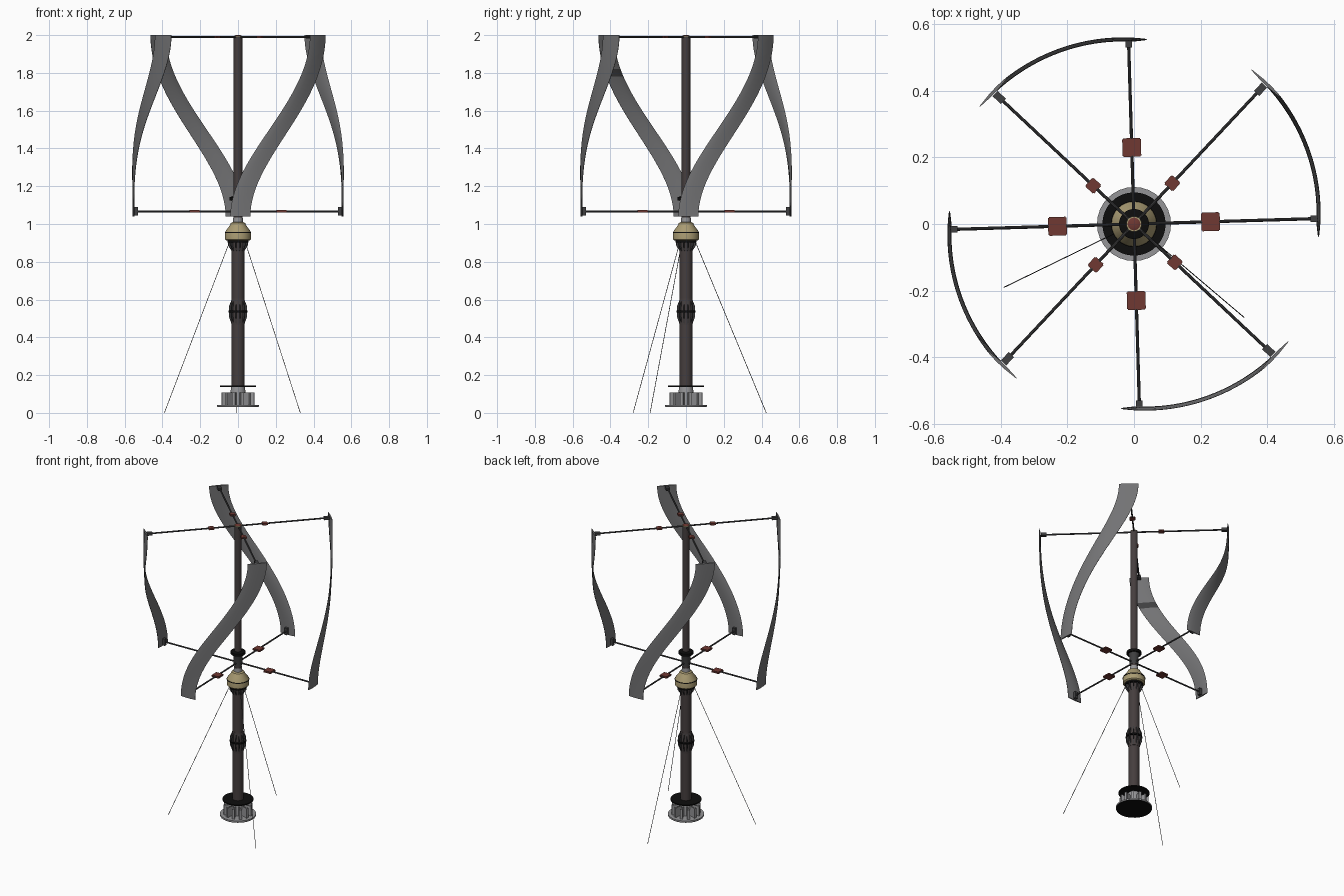
import bpy, bmesh, math
from mathutils import Vector, Matrix

if "Cube" in bpy.data.objects:
    bpy.data.objects.remove(bpy.data.objects["Cube"])


def mat(name, r, g, b):
    m = bpy.data.materials.new(name)
    m.diffuse_color = (r, g, b, 1)
    m.use_nodes = True
    m.node_tree.nodes["Principled BSDF"].inputs["Base Color"].default_value = m.diffuse_color
    return m


BLADE = mat("blade_grey", 0.17, 0.17, 0.175)
STEEL = mat("light_steel", 0.30, 0.30, 0.31)
MAST = mat("mast_brown_grey", 0.06, 0.048, 0.048)
DARK = mat("dark_metal", 0.05, 0.05, 0.052)
BLACK = mat("black", 0.004, 0.004, 0.004)
TAN = mat("tan", 0.40, 0.33, 0.17)
RED = mat("dull_red", 0.16, 0.04, 0.032)


def finish(name, bm, mats, smooth=True):
    bmesh.ops.recalc_face_normals(bm, faces=bm.faces)
    me = bpy.data.meshes.new(name)
    bm.to_mesh(me)
    bm.free()
    for m in mats:
        me.materials.append(m)
    ob = bpy.data.objects.new(name, me)
    bpy.context.collection.objects.link(ob)
    if smooth:
        bpy.ops.object.select_all(action='DESELECT')
        ob.select_set(True)
        bpy.context.view_layer.objects.active = ob
        bpy.ops.object.shade_smooth_by_angle(angle=math.radians(35))
    return ob


def lathe(name, profile, m, n=32):
    """Closed turned part from (radius, z) points, bottom to top."""
    bm = bmesh.new()
    rings = [[bm.verts.new((r * math.cos(math.tau * i / n), r * math.sin(math.tau * i / n), z))
              for i in range(n)] for r, z in profile]
    for a, b in zip(rings, rings[1:]):
        for i in range(n):
            bm.faces.new((a[i], a[(i + 1) % n], b[(i + 1) % n], b[i]))
    bm.faces.new(rings[0])
    bm.faces.new(rings[-1])
    return finish(name, bm, [m])


def add_box(bm, size, loc, ang):
    """Box placed at loc in a frame turned by ang about z."""
    M = Matrix.Rotation(ang, 4, 'Z') @ Matrix.Translation(loc) @ Matrix.Diagonal((*size, 1))
    bmesh.ops.create_cube(bm, size=1, matrix=M)


def add_rod(bm, a, b, r, n=10):
    a, b = Vector(a), Vector(b)
    M = Matrix.Translation((a + b) / 2) @ (b - a).to_track_quat('Z', 'Y').to_matrix().to_4x4()
    bmesh.ops.create_cone(bm, cap_ends=True, segments=n, radius1=r, radius2=r,
                          depth=(b - a).length, matrix=M)


def polar(r, ang, z):
    return Vector((r * math.cos(ang), r * math.sin(ang), z))


# Helical blades: thin airfoil section swept upward with an eased turn
SECTION = [(-.5, 0), (-.42, .5), (-.15, 1), (.15, .9), (.5, 0.2),
           (.5, -.2), (.15, -.9), (-.15, -1), (-.42, -.5)]
HALF_T, Z0, Z1, STEPS = 0.005, 1.04, 2.0, 48
A0, A1 = math.radians(1.3), math.radians(46.8)


def blade(k):
    bm = bmesh.new()
    rings = []
    for s in range(STEPS + 1):
        t = s / STEPS
        e = t * t * (3 - 2 * t)
        ang = k * math.pi / 2 + A0 + (A1 - A0) * e
        out, tan = polar(1, ang, 0), polar(1, ang + math.pi / 2, 0)
        c = out * (0.553 + 0.026 * e) + Vector((0, 0, Z0 + (Z1 - Z0) * t))
        chord = 0.106 + 0.014 * e
        rings.append([bm.verts.new(c + tan * (u * chord) + out * (v * HALF_T)) for u, v in SECTION])
    n = len(SECTION)
    for a, b in zip(rings, rings[1:]):
        for i in range(n):
            f = bm.faces.new((a[i], a[(i + 1) % n], b[(i + 1) % n], b[i]))
            # dark patch on the inner side of one blade
            if k == 2 and i >= 5 and 1.785 < f.calc_center_median().z < 1.825:
                f.material_index = 1
    bm.faces.new(rings[0])
    bm.faces.new(rings[-1])
    finish(f"blade_{k + 1}", bm, [BLADE, DARK])


for k in range(4):
    blade(k)


# Arms, end brackets and red weights, lower and upper sets
def arm_set(label, base, z, reach, weight_r, weight, bracket):
    arms, ends, blocks = bmesh.new(), bmesh.new(), bmesh.new()
    for k in range(4):
        a = base + k * math.pi / 2
        add_rod(arms, (0, 0, z), polar(reach, a, z), 0.005)
        add_box(ends, bracket, (reach - bracket[0] / 2, 0, z), a)
        add_box(blocks, weight, (weight_r, 0, z), a)
    bmesh.ops.bevel(blocks, geom=blocks.edges[:], offset=0.003, segments=2, affect='EDGES')
    finish(label + "_arms", arms, [DARK])
    finish(label + "_brackets", ends, [DARK], False)
    finish(label + "_weights", blocks, [RED])


arm_set("lower", math.radians(1.7), 1.067, 0.55, 0.23, (0.056, 0.056, 0.013), (0.02, 0.02, 0.045))
arm_set("upper", math.radians(46.8), 1.99, 0.572, 0.168, (0.036, 0.036, 0.013), (0.034, 0.022, 0.018))

# Rotor shaft, hub and cap
lathe("rotor_shaft", [(0.023, 1.0), (0.023, 1.992)], MAST)
lathe("shaft_cap", [(0.019, 1.99), (0.019, 1.997), (0.012, 2.0)], RED)
lathe("cap_ring", [(0.023, 1.99), (0.023, 1.996)], TAN)
lathe("hub_sleeve", [(0.026, 1.05), (0.027, 1.1), (0.034, 1.125)], DARK)
lathe("hub_collar", [(0.045, 1.125), (0.045, 1.142), (0.03, 1.147)], BLACK)
lathe("shaft_neck", [(0.027, 1.0), (0.025, 1.035)], STEEL)

# Generator housing with dark seam
lathe("generator", [(0.06, 0.912), (0.068, 0.918), (0.068, 0.955), (0.066, 0.962),
                    (0.045, 0.99), (0.038, 1.005), (0.028, 1.01)], TAN)
lathe("generator_seam", [(0.0695, 0.952), (0.0695, 0.957)], BLACK)

# Lower mast with flared ribbed joints
lathe("mast", [(0.034, 0.1), (0.034, 0.915)], MAST)
lathe("mast_joint_flange", [(0.051, 0.532), (0.051, 0.541)], BLACK)
lathe("mast_top_flange", [(0.056, 0.902), (0.056, 0.913)], BLACK)
lathe("mast_joint_sleeve", [(0.035, 0.465), (0.04, 0.53), (0.04, 0.542), (0.035, 0.605)], MAST)
lathe("mast_top_sleeve", [(0.036, 0.86), (0.042, 0.905)], MAST)


def add_rib(bm, ang, r0, r1, z_root, z_rim, th):
    """Triangular gusset, widest at z_rim."""
    pts = [(r0, z_root), (r0, z_rim), (r1, z_rim), (r1, z_rim + (z_root - z_rim) * .3)]
    side = polar(th / 2, ang + math.pi / 2, 0)
    a = [bm.verts.new(polar(r, ang, z) - side) for r, z in pts]
    b = [bm.verts.new(polar(r, ang, z) + side) for r, z in pts]
    bm.faces.new(a)
    bm.faces.new(b)
    for i in range(4):
        j = (i + 1) % 4
        bm.faces.new((a[i], a[j], b[j], b[i]))


ribs, base_ribs = bmesh.new(), bmesh.new()
for i in range(12):
    a = math.tau * (i + .5) / 12
    add_rib(ribs, a, 0.03, 0.050, 0.46, 0.533, 0.005)
    add_rib(ribs, a, 0.03, 0.050, 0.61, 0.54, 0.005)
    add_rib(ribs, a, 0.03, 0.054, 0.85, 0.903, 0.005)
    # base gussets
    add_box(base_ribs, (0.05, 0.006, 0.065), (0.06, 0, 0.075), a)
    add_box(base_ribs, (0.01, 0.016, 0.065), (0.084, 0, 0.075), a)
finish("joint_ribs", ribs, [DARK], False)
finish("base_gussets", base_ribs, [STEEL], False)

# Base
lathe("base_plate", [(0.111, 0.034), (0.111, 0.043)], STEEL)
lathe("base_underside", [(0.109, 0.03), (0.109, 0.034)], BLACK)
lathe("base_core", [(0.04, 0.04), (0.04, 0.11), (0.036, 0.138)], STEEL)
lathe("base_top_disc", [(0.095, 0.137), (0.095, 0.144)], BLACK)

# Guy wires
wires = bmesh.new()
for x, y in ((-0.39, -0.19), (0.33, -0.28), (-0.01, 0.425)):
    d = Vector((x, y, 0)).normalized() * 0.05
    add_rod(wires, (d.x, d.y, 0.905), (x, y, 0.0), 0.0016, 6)
finish("guy_wires", wires, [DARK])
